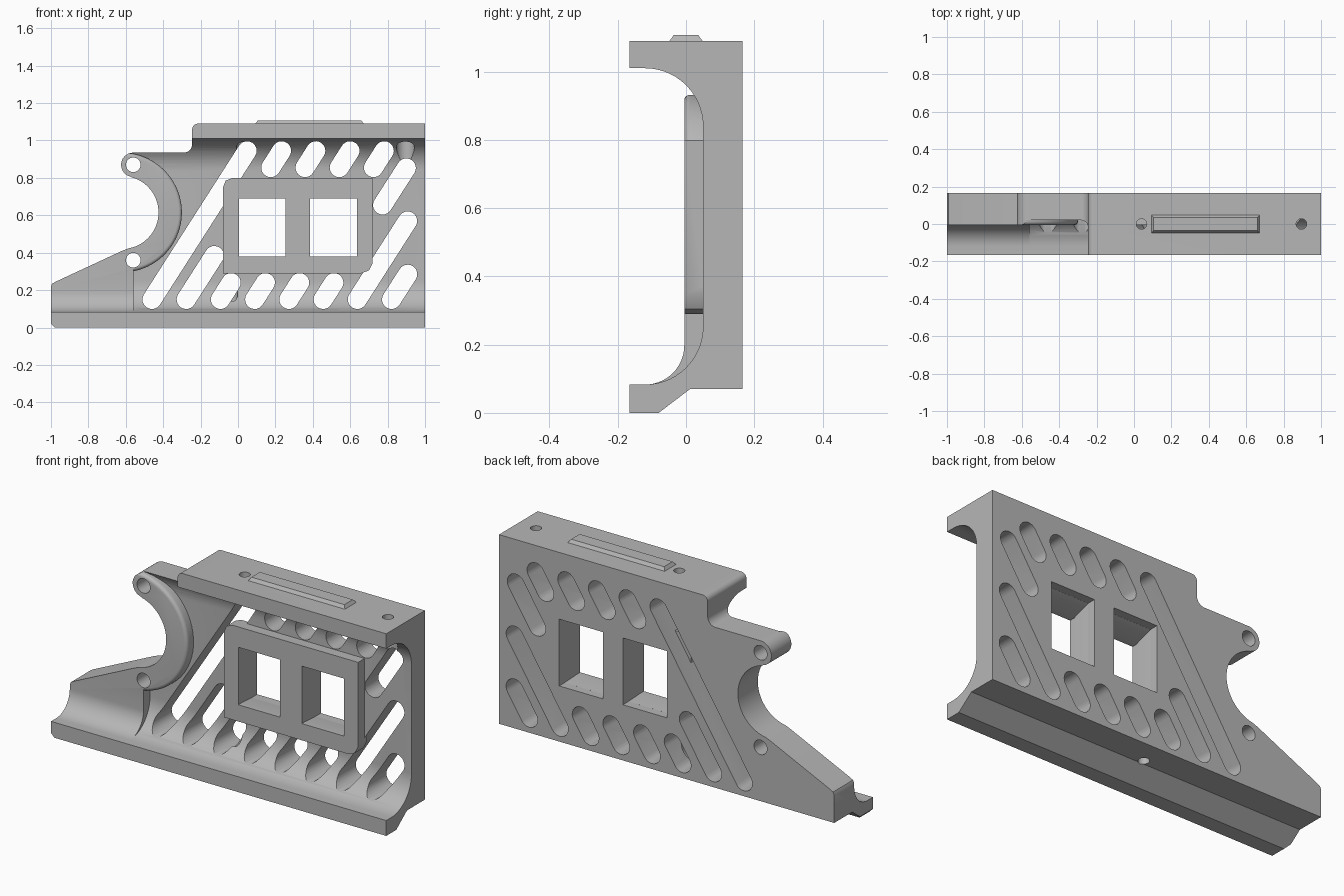
import bpy, bmesh
from math import sin, cos, radians, atan2, degrees
from mathutils import Vector

cube = bpy.data.objects.get("Cube")
if cube:
    bpy.data.objects.remove(cube, do_unlink=True)

grey = bpy.data.materials.new("plain_grey")
grey.use_nodes = True
grey.diffuse_color = (0.47, 0.47, 0.47, 1)
grey.node_tree.nodes["Principled BSDF"].inputs["Base Color"].default_value = grey.diffuse_color


def arc(cx, cy, r, start, end, n=14):
    angles = [radians(start + (end - start) * i / n) for i in range(n + 1)]
    return [(cx + r * cos(a), cy + r * sin(a)) for a in angles]


def loft(name, first, second):
    """Closed solid between two matching outlines."""
    bm = bmesh.new()
    a = [bm.verts.new(p) for p in first]
    b = [bm.verts.new(p) for p in second]
    bm.faces.new(a)
    bm.faces.new(b[::-1])
    for i in range(len(a)):
        j = (i + 1) % len(a)
        bm.faces.new((a[i], b[i], b[j], a[j]))
    bmesh.ops.recalc_face_normals(bm, faces=bm.faces)
    mesh = bpy.data.meshes.new(name)
    bm.to_mesh(mesh)
    bm.free()
    mesh.materials.append(grey)
    ob = bpy.data.objects.new(name, mesh)
    bpy.context.collection.objects.link(ob)
    return ob


def along_x(name, pts, x0, x1):
    return loft(name, [(x0, y, z) for y, z in pts], [(x1, y, z) for y, z in pts])


def along_y(name, pts, y0, y1):
    return loft(name, [(x, y0, z) for x, z in pts], [(x, y1, z) for x, z in pts])


def along_z(name, pts, z0, z1):
    return loft(name, [(x, y, z0) for x, y in pts], [(x, y, z1) for x, y in pts])


def circle(cx, cy, r, n=28):
    return arc(cx, cy, r, 0, 360, n)[:-1]


def rect(x0, x1, z0, z1):
    return [(x0, z0), (x1, z0), (x1, z1), (x0, z1)]


def apply_modifier(ob, mod):
    bpy.context.view_layer.objects.active = ob
    bpy.ops.object.modifier_apply(modifier=mod.name)


def combine(ob, other, operation):
    mod = ob.modifiers.new("combine", 'BOOLEAN')
    mod.operation = operation
    mod.solver = 'EXACT'
    mod.object = other
    apply_modifier(ob, mod)
    bpy.data.objects.remove(other, do_unlink=True)


# Main channel: back wall with curved top and bottom flanges
channel = [(-0.165, 1.09), (0.165, 1.09), (0.165, 0.07), (0.012, 0.07), (-0.08, 0), (-0.165, 0), (-0.165, 0.083)]
channel += arc(-0.12, 0.253, 0.17, -90, 0) + arc(-0.12, 0.84, 0.17, 0, 90) + [(-0.165, 1.01)]
bracket = along_x("bracket_body", channel, -1.1, 1.1)

# Thicker foot at the left, with a tighter fillet
foot = [(0.1, 0.5), (0.1, 0.1), (-0.05, 0.07), (-0.12, 0.07)]
foot += arc(-0.12, 0.198, 0.115, -90, 0) + [(-0.005, 0.5)]
combine(bracket, along_x("foot", foot, -1.1, -0.56), 'UNION')

# Raised disc that becomes the crescent
disc = along_y("crescent", circle(-0.62, 0.615, 0.32, 72), -0.005, 0.1)
bevel = disc.modifiers.new("rim", 'BEVEL')
bevel.width = 0.018
bevel.segments = 4
bevel.limit_method = 'ANGLE'
bevel.angle_limit = radians(60)
apply_modifier(disc, bevel)
combine(bracket, disc, 'UNION')

# Front silhouette trims everything
outline = [(-0.98, 0), (1, 0), (1, 1.09)]
outline += arc(-0.215, 1.06, 0.03, 90, 180, 8) + arc(-0.29, 0.98, 0.045, 0, -90, 8)
outline += arc(-0.56, 0.87, 0.065, 90, 256, 20) + arc(-0.62, 0.615, 0.195, 76, -73, 32)
outline += [(-0.59, 0.422), (-0.62, 0.41), (-0.975, 0.245), (-0.993, 0.235), (-1, 0.22), (-1, 0.02)]
combine(bracket, along_y("silhouette", outline, -0.3, 0.3), 'INTERSECT')


# Diagonal slots given by their end centres
def cut_slot(x0, z0, x1, z1, r=0.051):
    a = degrees(atan2(z1 - z0, x1 - x0))
    pts = arc(x1, z1, r, a - 90, a + 90, 12) + arc(x0, z0, r, a + 90, a + 270, 12)
    combine(bracket, along_y("slot", pts, -0.25, 0.25), 'DIFFERENCE')


pitch, run = 0.183, 0.64
bottom_rise = [0.795, 0.235, 0.09, 0.09, 0.09, 0.09, 0.42, 0.135]
for i, rise in enumerate(bottom_rise):
    x = -0.46 + pitch * i
    cut_slot(x, 0.15, x + rise * run, 0.15 + rise)
for i in range(1, 5):
    x = 0.05 + pitch * i
    cut_slot(x - 0.09 * run, 0.855, x, 0.945)
cut_slot(0.773, 0.655, 0.9, 0.853)

# Raised panel around the windows
panel = [(-0.08, 0.29), (0.66, 0.29), (0.7, 0.305), (0.72, 0.345), (0.72, 0.8), (-0.03, 0.8), (-0.066, 0.785), (-0.08, 0.75)]
combine(bracket, along_y("window_panel", panel, -0.005, 0.07), 'UNION')

# Windows: straight front opening, flared towards the back
for x in (0.005, 0.385):
    combine(bracket, along_y("window", rect(x, x + 0.25, 0.38, 0.69), -0.2, 0.3), 'DIFFERENCE')
    front = [(px, 0.02, pz) for px, pz in rect(x + 0.001, x + 0.249, 0.381, 0.689)]
    back = [(px, 0.12, pz) for px, pz in rect(x - 0.006, x + 0.256, 0.37, 0.73)]
    combine(bracket, loft("window_flare", front, back), 'DIFFERENCE')
    combine(bracket, along_y("window_back", rect(x - 0.006, x + 0.256, 0.37, 0.73), 0.119, 0.3), 'DIFFERENCE')

# Crescent pin holes, top screw holes with relief, bottom hole
for z in (0.87, 0.36):
    combine(bracket, along_y("pin_hole", circle(-0.56, z, 0.039), -0.3, 0.3), 'DIFFERENCE')
for x in (0.04, 0.895):
    combine(bracket, along_z("screw_hole", circle(x, 0, 0.028), 0.95, 1.2), 'DIFFERENCE')
    combine(bracket, along_z("screw_relief", circle(x, 0, 0.048), 0.86, 1.04), 'DIFFERENCE')
combine(bracket, along_z("bottom_hole", circle(-0.03, 0.035, 0.028), -0.1, 0.25), 'DIFFERENCE')

# Chamfered key on top
base = [(x, y, 1.085) for x, y in rect(0.09, 0.675, -0.052, 0.052)]
top = [(x, y, 1.107) for x, y in rect(0.105, 0.66, -0.036, 0.036)]
key = loft("top_key", base, top)

for ob in bpy.context.selected_objects:
    ob.select_set(False)
bracket.select_set(True)
bpy.context.view_layer.objects.active = bracket
bpy.ops.object.shade_smooth_by_angle(angle=radians(30))
